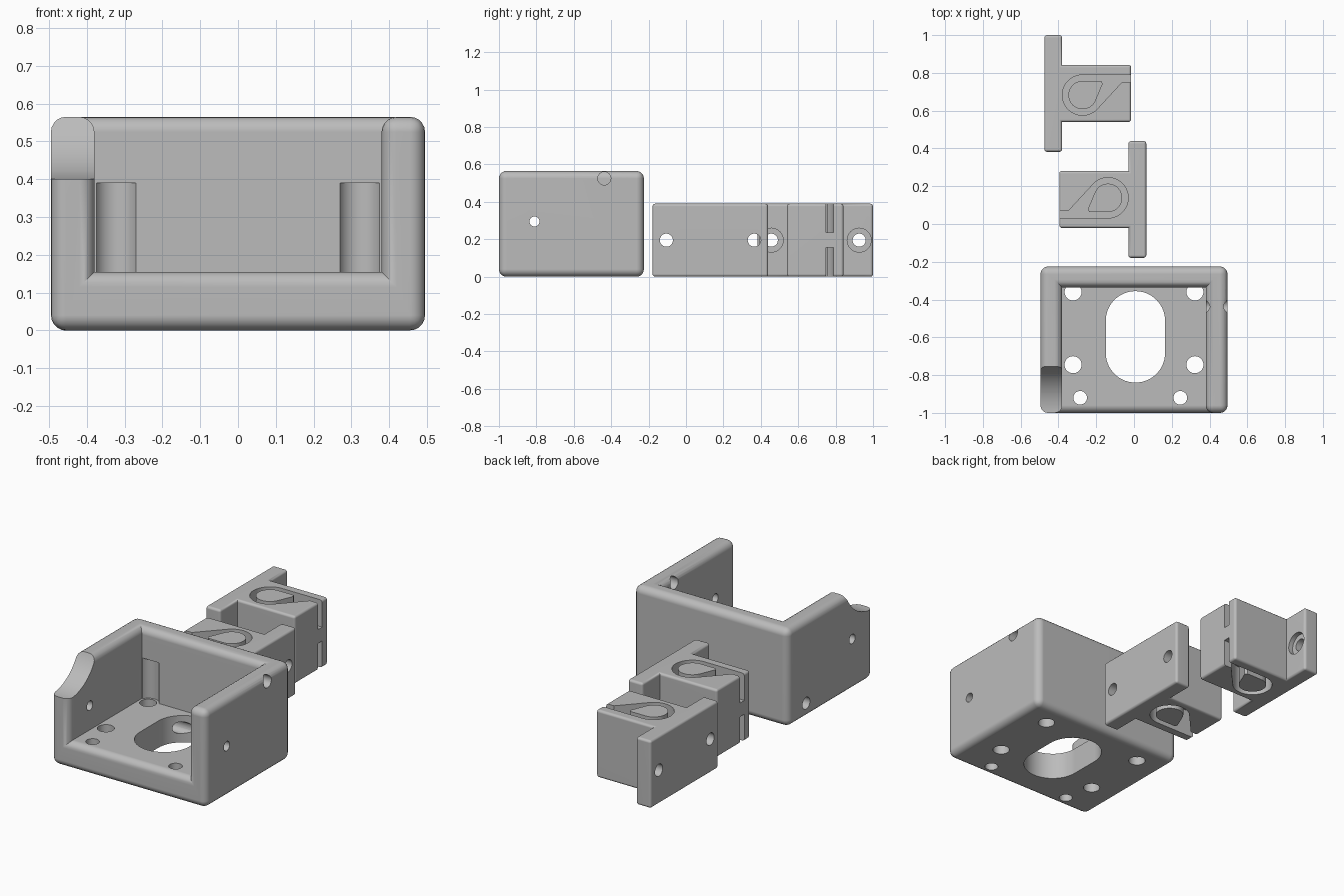
import bpy, bmesh
from math import radians, cos, sin, pi
from mathutils import Matrix, Vector

if "Cube" in bpy.data.objects:
    bpy.data.objects.remove(bpy.data.objects["Cube"], do_unlink=True)

grey = bpy.data.materials.new("plain grey")
grey.use_nodes = True
COLOUR = (0.5, 0.5, 0.5, 1)
grey.diffuse_color = COLOUR
grey.node_tree.nodes["Principled BSDF"].inputs["Base Color"].default_value = COLOUR


def make_object(name, bm):
    bmesh.ops.recalc_face_normals(bm, faces=bm.faces[:])
    mesh = bpy.data.meshes.new(name)
    bm.to_mesh(mesh)
    bm.free()
    mesh.materials.append(grey)
    obj = bpy.data.objects.new(name, mesh)
    bpy.context.collection.objects.link(obj)
    return obj


def prism(name, points, z0, z1):
    """Upright prism from an outline in x and y."""
    bm = bmesh.new()
    base = bm.faces.new([bm.verts.new((x, y, z0)) for x, y in points])
    top = bmesh.ops.extrude_face_region(bm, geom=[base])["geom"]
    moved = [v for v in top if isinstance(v, bmesh.types.BMVert)]
    bmesh.ops.translate(bm, vec=(0, 0, z1 - z0), verts=moved)
    return make_object(name, bm)


def box(name, x0, x1, y0, y1, z0, z1):
    return prism(name, [(x0, y0), (x1, y0), (x1, y1), (x0, y1)], z0, z1)


def cylinder(axis, start, length, radius, sides=40):
    """Round cutter that runs from start along x or z."""
    bm = bmesh.new()
    bmesh.ops.create_cone(bm, cap_ends=True, segments=sides, radius1=radius,
                          radius2=radius, depth=length)
    turn = Matrix.Rotation(pi / 2, 4, "Y") if axis == "x" else Matrix()
    shift = Vector((length / 2, 0, 0) if axis == "x" else (0, 0, length / 2))
    bm.transform(Matrix.Translation(Vector(start) + shift) @ turn)
    return make_object("round_cutter", bm)


def arc(cx, cy, r, a0, a1, steps=28):
    angles = [radians(a0 + (a1 - a0) * i / steps) for i in range(steps + 1)]
    return [(cx + r * cos(a), cy + r * sin(a)) for a in angles]


def cut(obj, *cutters):
    bpy.context.view_layer.objects.active = obj
    for cutter in cutters:
        cutter.hide_render = True
        mod = obj.modifiers.new("cut", "BOOLEAN")
        mod.operation = "DIFFERENCE"
        mod.solver = "EXACT"
        mod.object = cutter
        bpy.ops.object.modifier_apply(modifier=mod.name)
        bpy.data.objects.remove(cutter, do_unlink=True)


def round_outer_edges(obj, radius, segments):
    """Fillet every convex edge and leave inside corners sharp."""
    bm = bmesh.new()
    bm.from_mesh(obj.data)
    bmesh.ops.remove_doubles(bm, verts=bm.verts[:], dist=0.0001)
    bmesh.ops.dissolve_limit(bm, angle_limit=0.01, verts=bm.verts[:], edges=bm.edges[:])
    bmesh.ops.recalc_face_normals(bm, faces=bm.faces[:])
    convex = [e for e in bm.edges if e.is_manifold and e.calc_face_angle_signed() > 0.5]
    bmesh.ops.bevel(bm, geom=convex, offset=radius, segments=segments,
                    profile=0.5, affect="EDGES", clamp_overlap=True)
    bm.to_mesh(obj.data)
    bm.free()


def finish(obj):
    bpy.ops.object.select_all(action="DESELECT")
    obj.select_set(True)
    bpy.context.view_layer.objects.active = obj
    bpy.ops.object.shade_smooth_by_angle(angle=radians(32))
    mod = obj.modifiers.new("even shading", "WEIGHTED_NORMAL")
    mod.keep_sharp = True


# Open tray: floor, back wall and two side walls
tray = box("motor_tray", -0.495, 0.495, -1, -0.225, 0, 0.565)
cut(tray, box("inside", -0.38, 0.38, -1.3, -0.335, 0.155, 0.9))
round_outer_edges(tray, 0.04, 5)

# Long opening in the floor
slot = arc(0.0075, -0.5125, 0.157, 0, 180) + arc(0.0075, -0.6825, 0.157, 180, 360)
cut(tray, prism("slot", slot, -0.1, 0.3))

# Floor screw holes, with driver grooves up the back wall
for x in (-0.3225, 0.3225):
    cut(tray, cylinder("z", (x, -0.36, 0.155), 0.235, 0.058))
    for y in (-0.36, -0.745):
        cut(tray, cylinder("z", (x, y, -0.1), 0.3, 0.045))
for x in (-0.285, 0.245):
    cut(tray, cylinder("z", (x, -0.92, -0.1), 0.3, 0.036))

# Side wall holes, cable holes and the scooped front corner
for y in (-0.81, -0.383):
    cut(tray, cylinder("x", (-0.6, y, 0.295), 1.2, 0.027))
cut(tray, cylinder("x", (0.3, -0.437, 0.525), 0.3, 0.035),
    cylinder("x", (-0.6, -0.39, 0.085), 0.6, 0.034),
    cylinder("x", (-0.6, -0.995, 0.66), 0.3, 0.26, 96))
finish(tray)


# Belt clamps: a flange plate with a block that holds a looped belt
HEIGHT = 0.39


def belt_groove(z0, z1):
    cx, cy = 0.155, -0.0085
    outer = arc(cx, cy, 0.107, 90, 318) + [(0.3625, 0.0585), (0.5, 0.0585), (0.5, 0.0985)]
    island = arc(cx, cy, 0.075, 90, 336) + [(0.262, 0.052), (0.254, 0.0665)]
    groove = prism("groove", outer, z0, z1)
    cut(groove, prism("island", island, z0 - 0.1, z1 + 0.1))
    return groove


def belt_clamp(name, location, angle):
    half = [(-0.0475, 0.309), (0.0475, 0.309), (0.0475, 0.151), (0.4125, 0.151)]
    outline = half + [(x, -y) for x, y in reversed(half)]
    clamp = prism(name, outline, 0, HEIGHT)
    round_outer_edges(clamp, 0.014, 3)
    cut(clamp, belt_groove(HEIGHT - 0.155, HEIGHT + 0.1), belt_groove(-0.1, 0.155))
    # Counterbored mounting holes
    for y in (-0.235, 0.235):
        cut(clamp, cylinder("x", (-0.2, y, HEIGHT / 2), 0.4, 0.035),
            cylinder("x", (0.02, y, HEIGHT / 2), 0.1, 0.064))
    clamp.location = location
    clamp.rotation_euler.z = angle
    finish(clamp)


belt_clamp("rear_belt_clamp", (-0.4275, 0.691, 0), 0)
belt_clamp("middle_belt_clamp", (0.0175, 0.13, 0), pi)
